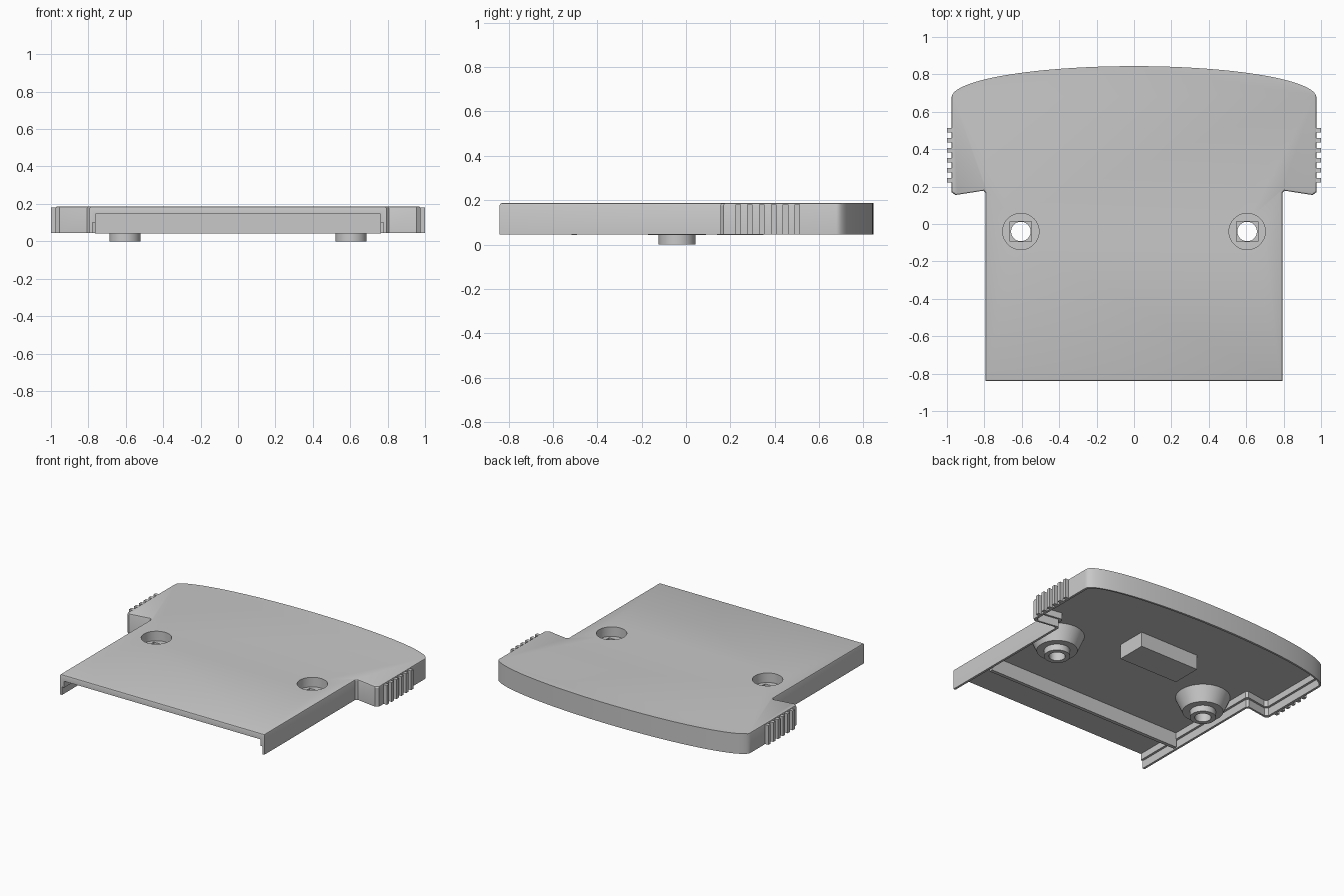
import bpy, bmesh, math

if "Cube" in bpy.data.objects:
    bpy.data.objects.remove(bpy.data.objects["Cube"])

BOTTOM, TOP, CEILING, LIP = 0.045, 0.187, 0.145, 0.1
FRONT = -0.84
HUB_X, HUB_Y = 0.605, -0.04

grey = bpy.data.materials.new("plain grey")
grey.diffuse_color = (0.58, 0.58, 0.58, 1)
grey.use_nodes = True
grey.node_tree.nodes["Principled BSDF"].inputs["Base Color"].default_value = grey.diffuse_color


def finish(bm, name):
    bmesh.ops.recalc_face_normals(bm, faces=bm.faces)
    mesh = bpy.data.meshes.new(name)
    bm.to_mesh(mesh)
    bm.free()
    mesh.materials.append(grey)
    obj = bpy.data.objects.new(name, mesh)
    bpy.context.collection.objects.link(obj)
    return obj


def loft(name, layers):
    """Solid through stacked (plan outline, height) layers."""
    bm = bmesh.new()
    rings = [[bm.verts.new((x, y, z)) for x, y in plan] for plan, z in layers]
    for low, high in zip(rings, rings[1:]):
        for i in range(len(low)):
            bm.faces.new((low[i - 1], low[i], high[i], high[i - 1]))
    bm.faces.new(rings[0])
    bm.faces.new(rings[-1])
    return finish(bm, name)


def box(name, x0, x1, y0, y1, z0, z1):
    plan = [(x0, y0), (x1, y0), (x1, y1), (x0, y1)]
    return loft(name, [(plan, z0), (plan, z1)])


def lathe(name, profile, x, y, steps=48):
    """Closed (radius, z) profile spun about a vertical axis."""
    bm = bmesh.new()
    verts = [bm.verts.new((x + r, y, z)) for r, z in profile]
    edges = [bm.edges.new((a, b)) for a, b in zip(verts, verts[1:])]
    bmesh.ops.spin(bm, geom=verts + edges, cent=(x, y, 0), axis=(0, 0, 1),
                   angle=2 * math.pi, steps=steps)
    bmesh.ops.remove_doubles(bm, verts=bm.verts, dist=1e-5)
    return finish(bm, name)


def outline(d, front, back_d):
    """Plan inset by d: narrow front, stepped shoulders, bowed back."""
    half = [(0.793 - d, front), (0.793 - d, 0.165 + d), (0.806 - d, 0.178 + d),
            (0.955 - d, 0.155 + d), (0.975 - d, 0.17 + d)]
    for i in range(33):
        t = math.pi / 2 * i / 32
        half.append((min((0.975 - back_d) * math.cos(t), 0.975 - d),
                     0.677 + (0.167 - back_d) * math.sin(t)))
    return half + [(-x, y) for x, y in reversed(half[:-1])]


def cut(obj, cutters):
    for c in cutters:
        c.hide_render = True
        mod = obj.modifiers.new("cut", 'BOOLEAN')
        mod.operation, mod.solver, mod.object = 'DIFFERENCE', 'EXACT', c
    graph = bpy.context.evaluated_depsgraph_get()
    mesh = bpy.data.meshes.new_from_object(obj.evaluated_get(graph))
    obj.modifiers.clear()
    obj.data = mesh


def discard(objs):
    for o in objs:
        bpy.data.objects.remove(o)


# Cover shell, with the top edge eased except along the bowed back
shell = loft("cover_shell", [(outline(d, FRONT + d, 0), z) for d, z in (
    (0, BOTTOM), (0, TOP - 0.01), (0.003, TOP - 0.003), (0.01, TOP))])

# Hollow inside with a stepped lip, open at the bottom and front
cavities = []
for wall, height in ((0.032, CEILING), (0.016, LIP)):
    plan = outline(wall, FRONT - 0.1, wall)
    cavities.append(loft("cavity_cutter", [(plan, 0), (plan, height)]))
cut(shell, cavities)
discard(cavities)
smooth = [shell]

# Screw hubs: flared seat, lower boss, recess, bridge slot and through hole
for side, sx in (("left", HUB_X), ("right", -HUB_X)):
    hub = lathe("screw_hub_" + side, [
        (0, 0), (0.083, 0), (0.083, 0.043), (0.13, 0.043),
        (0.176, CEILING + 0.004), (0, CEILING + 0.004)], sx, HUB_Y)
    tools = [
        lathe("recess_cutter", [(0, 0.12), (0.097, 0.12), (0.097, 0.3), (0, 0.3)], sx, HUB_Y),
        box("slot_cutter", sx - 0.058, sx + 0.058, HUB_Y - 0.054, HUB_Y + 0.054, 0.105, 0.15),
        lathe("hole_cutter", [(0, -0.1), (0.052, -0.1), (0.052, 0.2), (0, 0.2)], sx, HUB_Y)]
    cut(shell, tools[:1])
    cut(hub, tools)
    discard(tools)
    smooth.append(hub)

    # Finger grip ridges
    s = math.copysign(1, sx)
    for i in range(6):
        y = 0.222 + i * 0.0535
        x0, x1 = sorted((s * 0.965, s))
        box("grip_ridge_%s_%d" % (side, i + 1), x0, x1, y, y + 0.025, BOTTOM, 0.181)

# Cross rib and centre block under the top
box("cross_rib", -0.764, 0.764, -0.517, -0.492, 0.042, CEILING + 0.004)
box("centre_block", -0.23, 0.23, 0.14, 0.35, 0.042, CEILING + 0.004)

# Smooth curved walls, keep hard edges
bpy.ops.object.select_all(action='DESELECT')
for o in smooth:
    o.select_set(True)
bpy.context.view_layer.objects.active = shell
bpy.ops.object.shade_smooth_by_angle(angle=math.radians(30))
